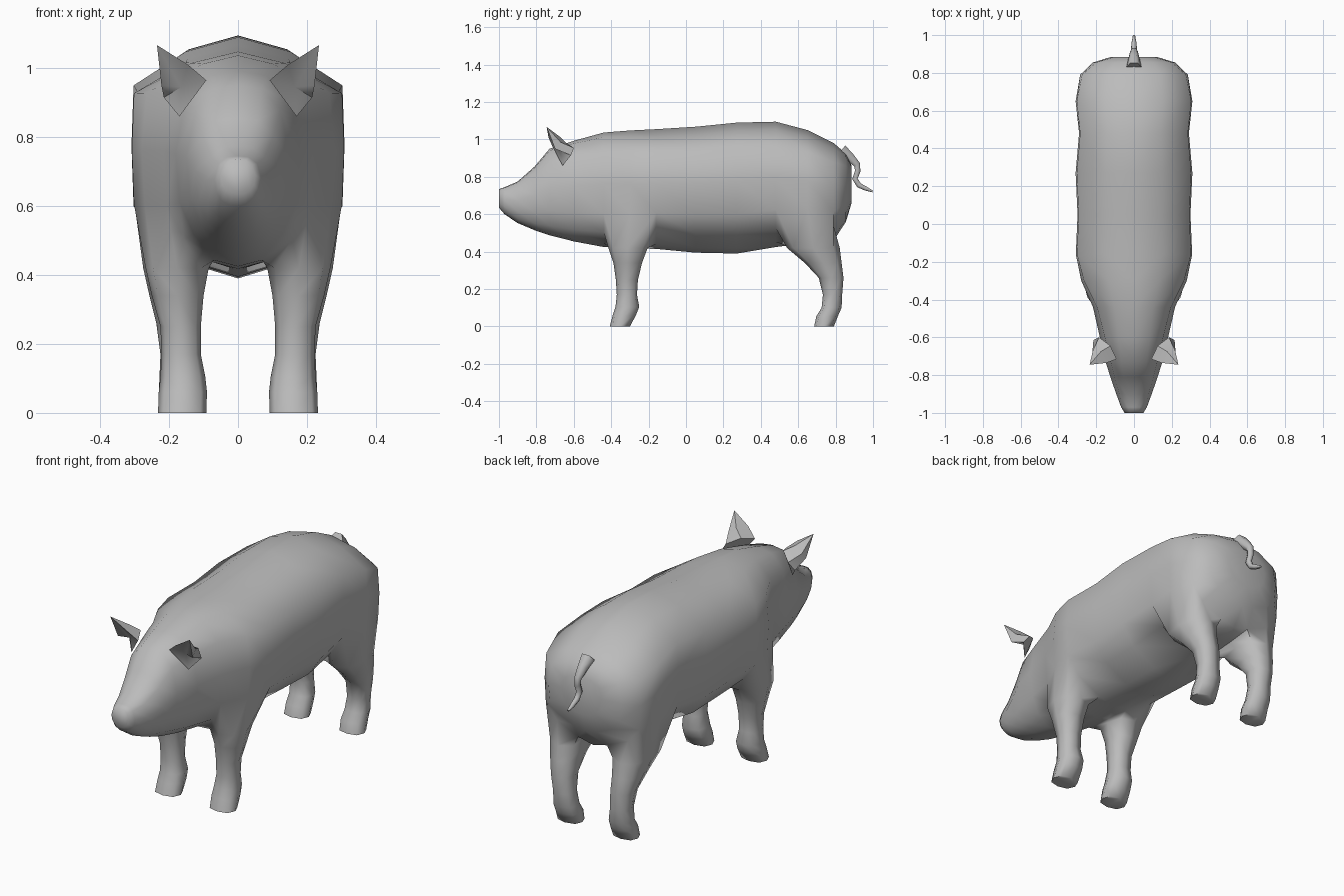
import bpy, bmesh, math
from mathutils import Vector

if "Cube" in bpy.data.objects:
    bpy.data.objects.remove(bpy.data.objects["Cube"])

grey = bpy.data.materials.new("grey")
grey.diffuse_color = (0.5, 0.5, 0.5, 1)
grey.use_nodes = True
grey.node_tree.nodes["Principled BSDF"].inputs["Base Color"].default_value = grey.diffuse_color


def finish(name, bm, mirror=False, angle=75):
    bmesh.ops.recalc_face_normals(bm, faces=bm.faces[:])
    me = bpy.data.meshes.new(name)
    bm.to_mesh(me)
    bm.free()
    me.materials.append(grey)
    ob = bpy.data.objects.new(name, me)
    bpy.context.collection.objects.link(ob)
    bpy.ops.object.select_all(action='DESELECT')
    ob.select_set(True)
    bpy.context.view_layer.objects.active = ob
    if mirror:
        mod = ob.modifiers.new("mirror", 'MIRROR')
        mod.merge_threshold = 0.001
        bpy.ops.object.modifier_apply(modifier="mirror")
    bpy.ops.object.shade_smooth_by_angle(angle=math.radians(angle))
    return ob


# Half cross-sections from spine to belly: (fraction of width, fraction of height)
TRUNK = [(0, 1), (.5, .94), (1, .80), (1.02, .55), (1, .30), (.76, .15), (.30, .04), (0, 0)]
HEAD = [(0, 1), (.45, .98), (.82, .85), (1, .55), (.92, .28), (.70, .11), (.35, .02), (0, 0)]

# Body stations: y, bottom, top, half width, headness
STATIONS = [
    (-1.0, .635, .735, .05, 1), (-.97, .60, .745, .068, 1), (-.90, .553, .775, .094, 1),
    (-.81, .515, .855, .125, 1), (-.73, .488, .95, .15, 1), (-.60, .455, .993, .18, .8),
    (-.44, .425, 1.037, .215, .5), (-.30, .418, 1.048, .275, .2), (-.16, .415, 1.055, .302, 0),
    (.05, .395, 1.068, .293, 0), (.27, .39, 1.09, .303, 0), (.48, .425, 1.095, .285, 0),
    (.65, .445, 1.05, .303, 0), (.79, .46, .98, .28, .1), (.855, .56, .925, .215, .4),
    (.885, .66, .86, .12, .8)]

# Leg rings: z, inner x, outer x, front y, back y
FRONT_LEG = [
    (.42, .085, .268, -.415, -.205), (.34, .10, .25, -.388, -.235), (.25, .108, .225, -.375, -.257),
    (.17, .108, .222, -.37, -.262), (.105, .095, .225, -.377, -.25), (.06, .09, .23, -.392, -.268),
    (0, .092, .232, -.408, -.30)]
HIND_LEG = [
    (.42, .095, .275, .54, .822), (.34, .11, .257, .635, .832), (.26, .115, .237, .71, .842),
    (.17, .112, .225, .732, .835), (.10, .10, .228, .725, .832), (.055, .095, .23, .697, .812),
    (0, .097, .232, .685, .79)]

bm = bmesh.new()
rings = []
for y, bot, top, w, k in STATIONS:
    ring = []
    for a, b in zip(TRUNK, HEAD):
        fx = a[0] + (b[0] - a[0]) * k
        fz = a[1] + (b[1] - a[1]) * k
        ring.append(bm.verts.new((w * fx, y, bot + (top - bot) * fz)))
    rings.append(ring)

# Body skin, leaving a two by two opening for each leg
openings = {6: FRONT_LEG, 11: HIND_LEG}
skip = {(s + i, j) for s in openings for i in (0, 1) for j in (4, 5)}
for i in range(len(rings) - 1):
    for j in range(7):
        if (i, j) not in skip:
            bm.faces.new((rings[i][j], rings[i][j + 1], rings[i + 1][j + 1], rings[i + 1][j]))
bm.faces.new(rings[0])
bm.faces.new(rings[-1])

# Legs grow out of the openings
CORNER = .76
AROUND = [(CORNER, -CORNER), (0, -1), (-CORNER, -CORNER), (-1, 0),
          (-CORNER, CORNER), (0, 1), (CORNER, CORNER), (1, 0)]
for s, leg in openings.items():
    a, b, c = rings[s:s + 3]
    prev = [a[4], a[5], a[6], b[6], c[6], c[5], c[4], b[4]]
    bm.verts.remove(b[5])
    for z, x0, x1, y0, y1 in leg:
        cur = [bm.verts.new(((x0 + x1) / 2 + u * (x1 - x0) / 2,
                             (y0 + y1) / 2 + v * (y1 - y0) / 2, z)) for u, v in AROUND]
        for n in range(8):
            m = (n + 1) % 8
            bm.faces.new((prev[n], prev[m], cur[m], cur[n]))
        prev = cur
    bm.faces.new(prev)
finish("body", bm, mirror=True)

# Ears: pointed scoops, hollow towards the front
bm = bmesh.new()
P = [bm.verts.new(p) for p in [
    (.092, -.715, .965), (.125, -.645, .985), (.185, -.60, .955), (.215, -.615, .915),
    (.17, -.66, .86),
    (.145, -.735, 1.01), (.175, -.675, 1.015), (.218, -.67, .985), (.222, -.70, .95),
    (.235, -.745, 1.067), (.165, -.675, .945)]]
for f in [(0, 1, 6, 5), (1, 2, 7, 6), (2, 3, 8, 7), (5, 6, 9), (6, 7, 9), (7, 8, 9),
          (0, 5, 10), (5, 9, 10), (9, 8, 10), (8, 3, 10), (3, 4, 10), (4, 0, 10),
          (0, 4, 3, 2, 1)]:
    bm.faces.new([P[i] for i in f])
finish("ears", bm, mirror=True, angle=50)

# Tail: tapering kinked tube, (y, z, radius)
PATH = [(.83, .94, .04), (.875, .905, .03), (.915, .865, .02), (.918, .83, .017),
        (.903, .79, .017), (.925, .755, .016), (.96, .738, .013), (.998, .722, .006)]
bm = bmesh.new()
prev = None
for i, (y, z, r) in enumerate(PATH):
    lo, hi = PATH[max(i - 1, 0)], PATH[min(i + 1, len(PATH) - 1)]
    d = Vector((0, hi[0] - lo[0], hi[1] - lo[1])).normalized()
    side, up = Vector((1, 0, 0)), d.cross(Vector((1, 0, 0)))
    cur = [bm.verts.new(Vector((0, y, z)) + r * (math.cos(t) * side + math.sin(t) * up))
           for t in (n * math.tau / 6 for n in range(6))]
    if prev:
        for n in range(6):
            m = (n + 1) % 6
            bm.faces.new((prev[n], prev[m], cur[m], cur[n]))
    else:
        bm.faces.new(cur)
    prev = cur
bm.faces.new(prev)
finish("tail", bm)
